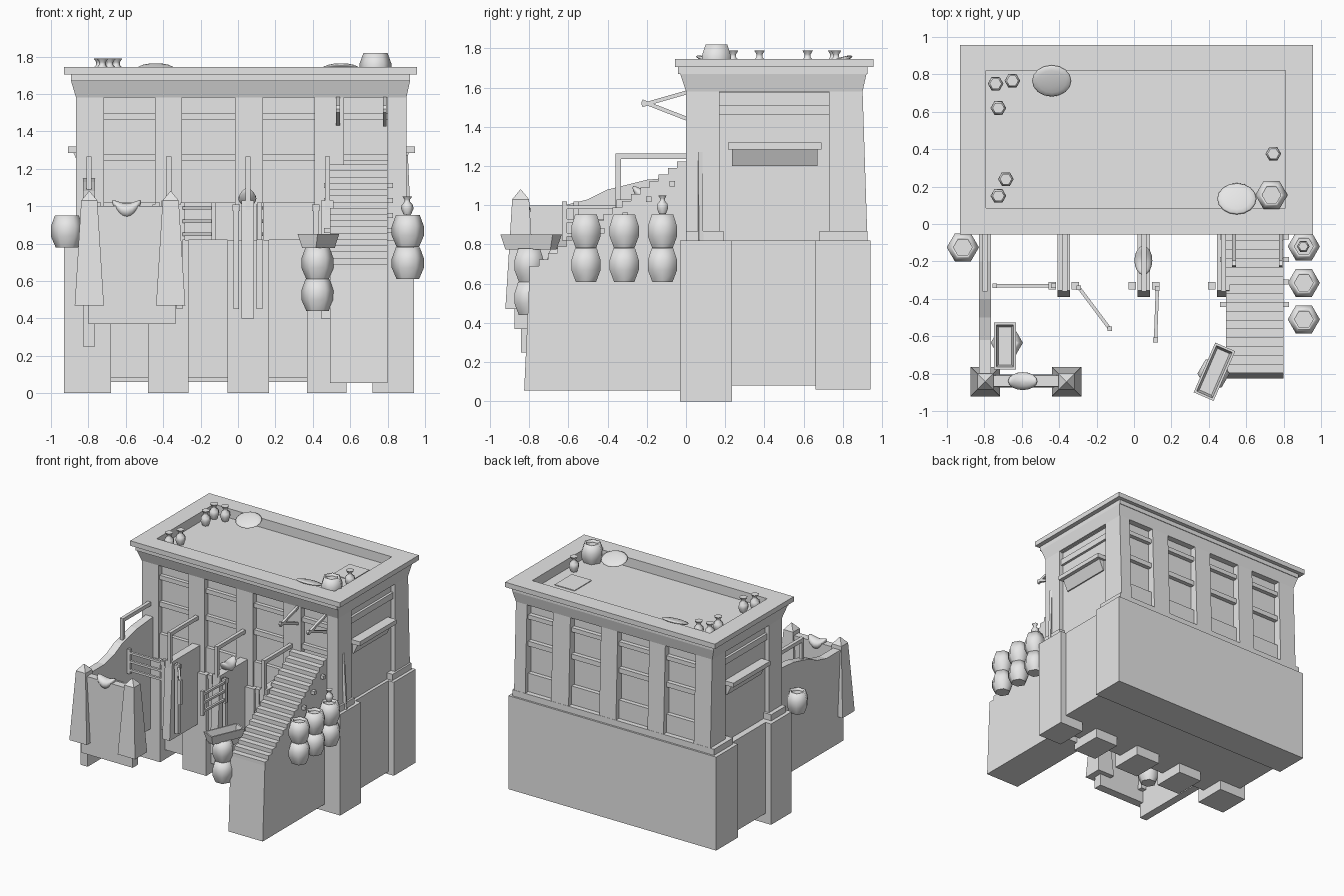
import bpy, bmesh, math
from mathutils import Vector

if "Cube" in bpy.data.objects:
    bpy.data.objects.remove(bpy.data.objects["Cube"])

clay = bpy.data.materials.new("plain_grey")
clay.use_nodes = True
clay.diffuse_color = (0.8, 0.8, 0.8, 1)
clay.node_tree.nodes["Principled BSDF"].inputs["Base Color"].default_value = (0.8, 0.8, 0.8, 1)


def finish(name, bm, smooth=False):
    bmesh.ops.recalc_face_normals(bm, faces=bm.faces)
    mesh = bpy.data.meshes.new(name)
    bm.to_mesh(mesh)
    bm.free()
    mesh.materials.append(clay)
    for p in mesh.polygons:
        p.use_smooth = smooth and len(p.vertices) < 5
    ob = bpy.data.objects.new(name, mesh)
    bpy.context.scene.collection.objects.link(ob)
    return ob


def taper(name, low, high, z0, z1):
    """Block between two (x0, x1, y0, y1) rectangles."""
    bm = bmesh.new()
    rings = []
    for (x0, x1, y0, y1), z in ((low, z0), (high, z1)):
        rings.append([bm.verts.new((x, y, z)) for x, y in ((x0, y0), (x1, y0), (x1, y1), (x0, y1))])
    a, b = rings
    bm.faces.new(a)
    bm.faces.new(b)
    for i in range(4):
        j = (i + 1) % 4
        bm.faces.new((a[i], a[j], b[j], b[i]))
    return finish(name, bm)


def box(name, x0, x1, y0, y1, z0, z1):
    return taper(name, (x0, x1, y0, y1), (x0, x1, y0, y1), z0, z1)


def slab(name, outline, x0, x1):
    """A side outline of (y, z) points extruded along x."""
    bm = bmesh.new()
    face = bm.faces.new([bm.verts.new((x0, y, z)) for y, z in outline])
    ext = bmesh.ops.extrude_face_region(bm, geom=[face])["geom"]
    bmesh.ops.translate(bm, vec=(x1 - x0, 0, 0), verts=[v for v in ext if isinstance(v, bmesh.types.BMVert)])
    return finish(name, bm)


def beam(name, a, b, w):
    a, b = Vector(a), Vector(b)
    h, l = w / 2, (b - a).length
    ob = box(name, -h, h, -h, h, 0, l)
    ob.location = a
    ob.rotation_euler = (b - a).to_track_quat("Z", "Y").to_euler()
    return ob


def frame(name, o, i, z0, z1):
    box(name + "_front", o[0], o[1], o[2], i[2], z0, z1)
    box(name + "_back", o[0], o[1], i[3], o[3], z0, z1)
    box(name + "_left", i[1], o[1], i[2], i[3], z0, z1)
    box(name + "_right", o[0], i[0], i[2], i[3], z0, z1)


def turned(name, profile, x, y, z, sides=6):
    """Pot turned from (radius, height) points."""
    bm = bmesh.new()
    rings = []
    for r, h in profile:
        rings.append([bm.verts.new((x + r * math.cos(math.tau * k / sides),
                                    y + r * math.sin(math.tau * k / sides), z + h)) for k in range(sides)])
    for a, b in zip(rings, rings[1:]):
        for i in range(sides):
            j = (i + 1) % sides
            bm.faces.new((a[i], a[j], b[j], b[i]))
    bm.faces.new(rings[0])
    bm.faces.new(rings[-1])
    return finish(name, bm, True)


def barrel(x, y, z):
    turned("barrel", [(.06, 0), (.086, .06), (.086, .11), (.064, .17), (.05, .17), (.05, .15)], x, y, z)


def jar(x, y, z, s=1):
    shape = [(.025, 0), (.042, .04), (.037, .065), (.018, .085), (.018, .1), (.032, .12)]
    turned("small_jar", [(r * s, h * s) for r, h in shape], x, y, z)


# Base: back block, core and front piers
box("base_back", -.93, .94, .66, .94, .06, .82)
box("base_core", -.88, .89, .03, .66, .08, .82)
for x0, x1 in ((-.93, -.68), (-.48, -.265), (-.055, .165), (.37, .58), (.72, .94)):
    box("base_pier", x0, x1, -.03, .235, 0, .82)

# Ledge above the base
box("ledge_back", -.9, .915, .68, .925, .82, .87)
box("ledge_right", -.9, -.75, 0, .19, .82, .87)
box("ledge_left", .79, .915, 0, .19, .82, .87)

# Upper walls: pillars, spandrels and recessed panels
box("upper_core", -.83, .865, .045, .85, .8, 1.6)
pillars = ((-.866, -.716), (-.444, -.3), (-.016, .134), (.41, .567), (.8, .9))
for i, (x0, x1) in enumerate(pillars):
    depth = .17 if i in (0, 4) else .06
    box("front_pillar", x0, x1, 0, depth, .8, 1.59)
    taper("back_pillar", (x0, x1, .9 - depth, .925), (x0, x1, .9 - depth, .9), .82, 1.59)
for y0, y1 in ((.015, .06), (.84, .885)):
    for z0, z1 in ((.82, 1.02), (1.24, 1.28), (1.46, 1.495)):
        box("spandrel", -.85, .88, y0, y1, z0, z1)

# Side bands and shelves
for s, wall in ((-1, -.83), (1, .865)):
    def side(name, y0, y1, z0, z1, low, high):
        spans = [sorted((wall - s * .02, wall + s * d)) for d in (low, high)]
        taper(name, (*spans[0], y0, y1), (*spans[1], y0, y1), z0, z1)
    side("side_band", .17, .73, 1.46, 1.51, .02, .02)
    side("side_band_top", .17, .73, 1.575, 1.6, .02, .02)
    side("side_shelf_bracket", .235, .67, 1.2, 1.285, .01, .05)
    side("side_shelf", .215, .69, 1.285, 1.32, .08, .08)
beam("leaning_pole", (.915, .075, .82), (.895, .07, 1.27), .022)

# Cornice and roof
taper("cornice_slope", (-.866, .9, 0, .9), (-.893, .92, -.03, .92), 1.58, 1.67)
rim_hole = (-.79, .81, .085, .82)
frame("cornice_strip", (-.893, .92, -.04, .925), rim_hole, 1.67, 1.705)
frame("roof_rim", (-.93, .957, -.057, .957), rim_hole, 1.705, 1.745)
box("roof_hatch", .54, .72, .44, .66, 1.67, 1.676)
barrel(.735, .155, 1.65)
for x, y in ((-.74, .75), (-.65, .765), (-.725, .62), (-.685, .24), (-.725, .15), (.745, .375)):
    jar(x, y, 1.67)

# Shallow baskets leaning on the rim
for x, y, tilt in ((-.44, .765, .35), (.55, .135, -.35)):
    bm = bmesh.new()
    bmesh.ops.create_uvsphere(bm, u_segments=16, v_segments=8, radius=.105)
    for v in bm.verts:
        v.co.z *= .15
        v.co.y *= .85
    ob = finish("leaning_basket", bm, True)
    ob.location, ob.rotation_euler = (x, y, 1.73), (tilt, 0, 0)

# Stairs with beam ends
n = 17
outline = [(0, .055), (-.825, .055), (-.797, .66)]
for i in range(n):
    y, z = -.797 + i * .047, .69 + i * .0333
    outline += [(y, z), (y + .047, z)]
slab("stairs", outline + [(.01, 1.223)], .492, .8)
for i in range(4):
    y, z = -.07 - i * .12, 1.11 - i * .08
    box("stair_beam_end", .46, .83, y - .014, y + .014, z - .014, z + .014)

# Yard walls, rails over them and gate posts
slab("long_yard_wall", [(.02, .25), (.02, 1.15), (-.2, 1.13), (-.4, 1.08), (-.5, 1.03), (-.62, 1),
                        (-.84, 1), (-.84, .25)], -.83, -.765)
slab("front_yard_wall", [(-.875, .37), (-.87, 1), (-.81, 1), (-.805, .37)], -.8, -.335)
for x in (-.375, .053, .478):
    taper("short_yard_wall", (x - .033, x + .033, -.39, .02), (x - .033, x + .033, -.355, .02), .4, 1.03)
    for s in (-1, 1):
        if x < .4 or s < 0:
            p = x + s * .062
            box("gate_post", p - .015, p + .015, -.345, -.315, .45, 1.0)
            box("gate_post_cap", p - .02, p + .02, -.35, -.31, .975, 1.01)
for x in (-.797, -.37, .053, .478):
    box("rail_post", x - .014, x + .014, -.36, -.332, .98, 1.265)
    box("rail", x - .014, x + .014, -.36, .03, 1.235, 1.265)


# Ladder-like gates
def gate(a, b):
    for p in (a, b):
        beam("gate_upright", (*p, .82), (*p, 1.02), .025)
    for z in (.85, .92, .99):
        beam("gate_bar", (*a, z), (*b, z), .018)


gate((-.745, -.33), (-.43, -.33))
gate((-.295, -.34), (-.13, -.56))
gate((.125, -.345), (.115, -.62))

# Tapered gate towers
for x in (-.795, -.36):
    y = -.843
    rects = [(x - h, x + h, y - h, y + h) for h in (.078, .043, .036, .002)]
    taper("tower", rects[0], rects[1], .47, 1.03)
    taper("tower_cap", rects[1], rects[3], 1.03, 1.08)


# Sagging sacks over the walls
def sack(x, y, z, turn):
    bm = bmesh.new()
    bmesh.ops.create_uvsphere(bm, u_segments=16, v_segments=10, radius=1)
    for v in bm.verts:
        v.co = (v.co.x * .078, v.co.y * .048, v.co.z * .04 + v.co.x ** 2 * .05)
    ob = finish("sack", bm, True)
    ob.location, ob.rotation_euler = (x, y, z), (0, 0, turn)


sack(-.595, -.84, .975, 0)
sack(.05, -.195, 1.04, math.pi / 2)

# Barrel stacks and troughs
for y in (-.12, -.315, -.51):
    barrel(.908, y, .61)
    barrel(.908, y, .782)
jar(.905, -.12, .955, .8)
barrel(-.915, -.125, .78)


def trough(x, y, length, turn):
    w, l = .058, length / 2
    parts = [taper("trough_floor", (-.04, .04, .02 - l, l - .02), (-.045, .045, .015 - l, l - .015), .775, .8)]
    for s in (-1, 1):
        a, b = sorted((s * .04, s * .03)), sorted((s * w, s * (w - .012)))
        parts.append(taper("trough_side", (*a, .02 - l, l - .02), (*b, -l, l), .775, .85))
        a, b = sorted((s * (l - .02), s * (l - .03))), sorted((s * l, s * (l - .012)))
        parts.append(taper("trough_end", (-.04, .04, *a), (-w, w, *b), .775, .85))
    for ob in parts:
        ob.location, ob.rotation_euler = (x, y, 0), (0, 0, turn)


trough(.43, -.79, .29, -.41)
trough(-.69, -.652, .25, 0)
for x, y in ((.425, -.8), (-.68, -.635)):
    barrel(x, y, .44)
    barrel(x, y, .61)

# Crossed awning poles
for x in (.535, .785):
    beam("awning_pole", (x, .02, 1.58), (x, -.225, 1.51), .02)
    beam("awning_brace", (x, .02, 1.435), (x, -.225, 1.53), .02)
